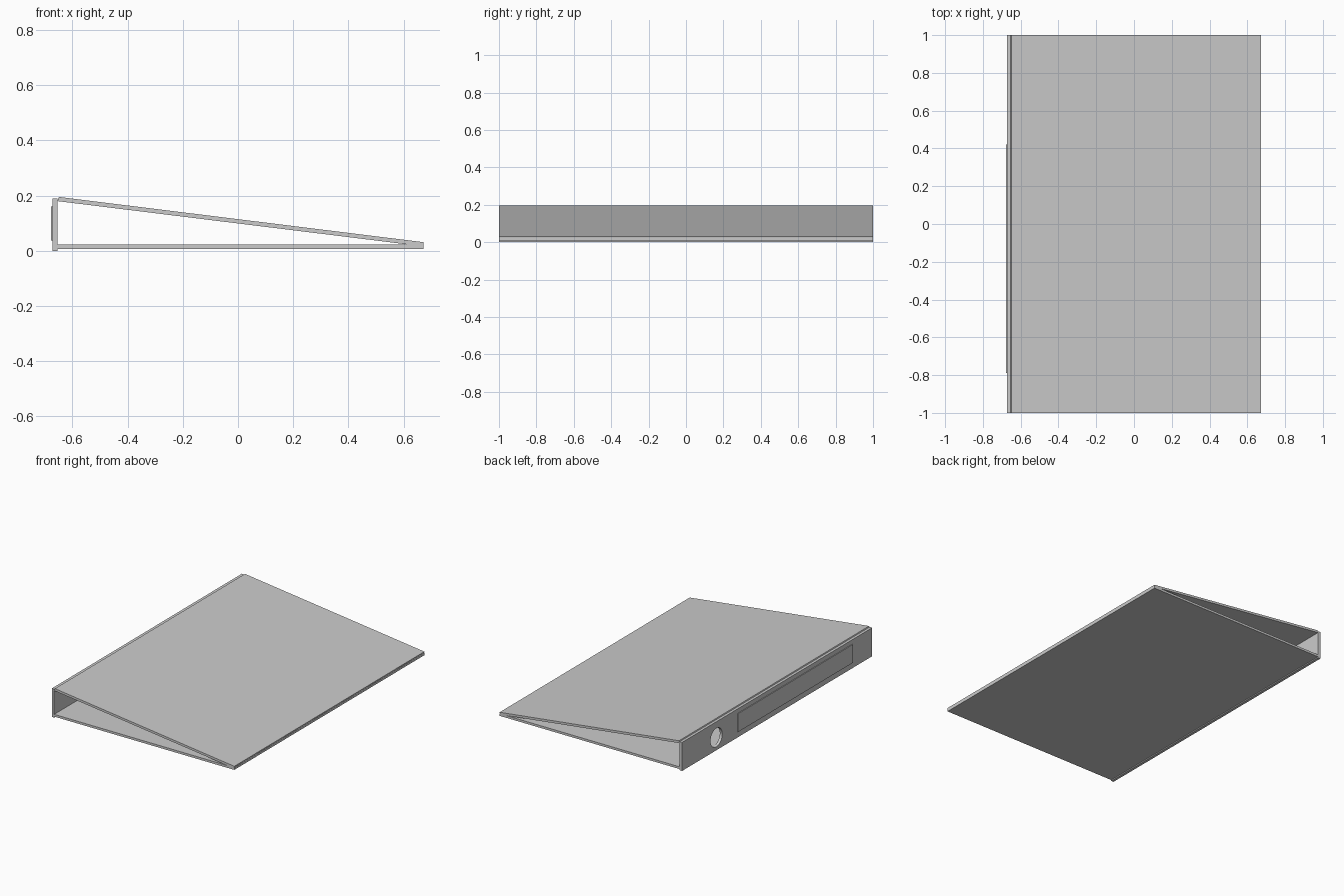
import bpy, bmesh, math

if "Cube" in bpy.data.objects:
    bpy.data.objects.remove(bpy.data.objects["Cube"])

SPINE_OUT, SPINE_IN = -0.672, -0.654
HALF = 1.0


def prism(name, profile):
    """Extrude an x-z profile along the full y length."""
    bm = bmesh.new()
    face = bm.faces.new([bm.verts.new((x, -HALF, z)) for x, z in profile])
    ext = bmesh.ops.extrude_face_region(bm, geom=[face])
    verts = [g for g in ext["geom"] if isinstance(g, bmesh.types.BMVert)]
    bmesh.ops.translate(bm, verts=verts, vec=(0, 2 * HALF, 0))
    bmesh.ops.recalc_face_normals(bm, faces=bm.faces)
    mesh = bpy.data.meshes.new(name)
    bm.to_mesh(mesh)
    bm.free()
    ob = bpy.data.objects.new(name, mesh)
    bpy.context.collection.objects.link(ob)
    return ob


# Covers: a flat one below, a sloping one above, touching at the open edge
prism("bottom_cover", [(SPINE_IN, 0.007), (0.673, 0.007), (0.673, 0.022), (SPINE_IN, 0.022)])
prism("top_cover", [(-0.655, 0.180), (0.671, 0.016), (0.673, 0.031), (-0.649, 0.195)])

# Spine
spine = prism("spine", [(SPINE_OUT, 0), (SPINE_IN, 0), (SPINE_IN, 0.19), (SPINE_OUT, 0.19)])

# Finger hole through the spine
bpy.ops.mesh.primitive_cylinder_add(vertices=32, radius=0.062, depth=0.1,
                                    location=(-0.663, 0.64, 0.085),
                                    rotation=(0, math.pi / 2, 0))
cutter = bpy.context.object
cutter.name = "finger_hole_cutter"
cutter.hide_render = True
cutter.display_type = 'WIRE'
cut = spine.modifiers.new("finger_hole", 'BOOLEAN')
cut.operation = 'DIFFERENCE'
cut.solver = 'EXACT'
cut.object = cutter

# Label plate on the outside of the spine
bpy.ops.mesh.primitive_cube_add(size=1, location=(-0.6735, -0.185, 0.099))
label = bpy.context.object
label.name = "spine_label"
label.scale = (0.007, 1.21, 0.122)
